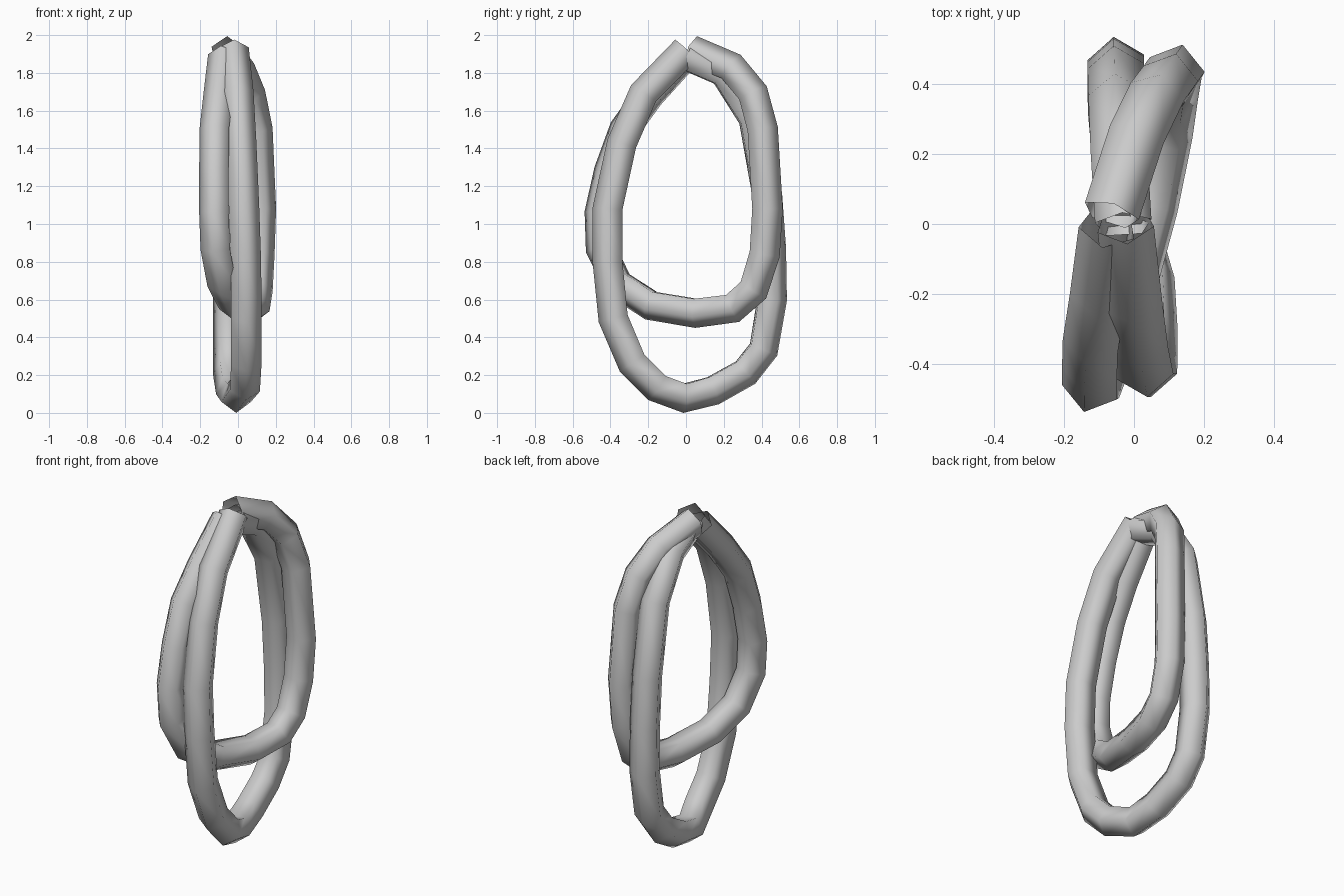
import bpy, bmesh, math
from mathutils import Vector

if "Cube" in bpy.data.objects:
    bpy.data.objects.remove(bpy.data.objects["Cube"])

# centre lines of the two loops, each from the front top end round to the back top end
LONG = [
    (-0.025, 0.0, 1.92), (0.0, -0.225, 1.69), (0.015, -0.34, 1.425),
    (0.03, -0.415, 1.08), (0.04, -0.415, 0.8), (0.042, -0.385, 0.5),
    (0.042, -0.285, 0.265), (0.035, -0.155, 0.135), (-0.01, -0.01, 0.08),
    (-0.035, 0.145, 0.12), (-0.05, 0.315, 0.215), (-0.05, 0.41, 0.335),
    (-0.05, 0.455, 0.6), (-0.05, 0.45, 0.87), (-0.05, 0.43, 1.15),
    (-0.048, 0.355, 1.56), (-0.042, 0.2, 1.8), (-0.03, 0.0, 1.89),
]
SHORT = [
    (-0.075, -0.01, 1.89), (-0.1, -0.2, 1.68), (-0.12, -0.33, 1.5),
    (-0.122, -0.41, 1.28), (-0.122, -0.46, 1.06), (-0.115, -0.455, 0.87),
    (-0.08, -0.365, 0.685), (-0.02, -0.19, 0.57), (0.045, 0.05, 0.53),
    (0.085, 0.25, 0.555), (0.1, 0.36, 0.65), (0.11, 0.42, 0.84),
    (0.118, 0.435, 1.08), (0.1, 0.41, 1.5), (0.062, 0.36, 1.69),
    (0.005, 0.245, 1.83), (-0.065, 0.03, 1.92),
]
RADIUS = 0.085
SHIFT = -0.005   # keeps the five-sided section centred on the path

grey = bpy.data.materials.new("light_grey")
grey.diffuse_color = (0.6, 0.6, 0.6, 1)
grey.use_nodes = True
grey.node_tree.nodes["Principled BSDF"].inputs["Base Color"].default_value = grey.diffuse_color


def make_loop(name, path, normal):
    """Sweep an open five-sided tube, one corner facing out of the loop."""
    pts = [Vector(p) for p in path]
    last = len(pts) - 1
    bm = bmesh.new()
    rings = []
    for i, p in enumerate(pts):
        t = Vector((0, 0, 0))
        if i > 0:
            t += (p - pts[i - 1]).normalized()
        if i < last:
            t += (pts[i + 1] - p).normalized()
        t.normalize()
        side = Vector(normal)
        side = (side - t * side.dot(t)).normalized()
        out = t.cross(side)
        if out.dot(p - Vector((0, 0, 1.1))) < 0:
            out = -out
        ring = []
        for k in range(5):
            a = 2 * math.pi * k / 5
            ring.append(bm.verts.new(
                p + out * (SHIFT + RADIUS * math.cos(a)) + side * RADIUS * math.sin(a)))
        rings.append(ring)
    for r, s in zip(rings, rings[1:]):
        for k in range(5):
            n = (k + 1) % 5
            bm.faces.new((r[k], r[n], s[n], s[k])).smooth = True
    bmesh.ops.recalc_face_normals(bm, faces=bm.faces)
    mesh = bpy.data.meshes.new(name)
    bm.to_mesh(mesh)
    bm.free()
    mesh.materials.append(grey)
    bpy.context.collection.objects.link(bpy.data.objects.new(name, mesh))


make_loop("long_loop", LONG, (0.995, 0.1, 0))
make_loop("short_loop", SHORT, (0.965, -0.26, 0))
